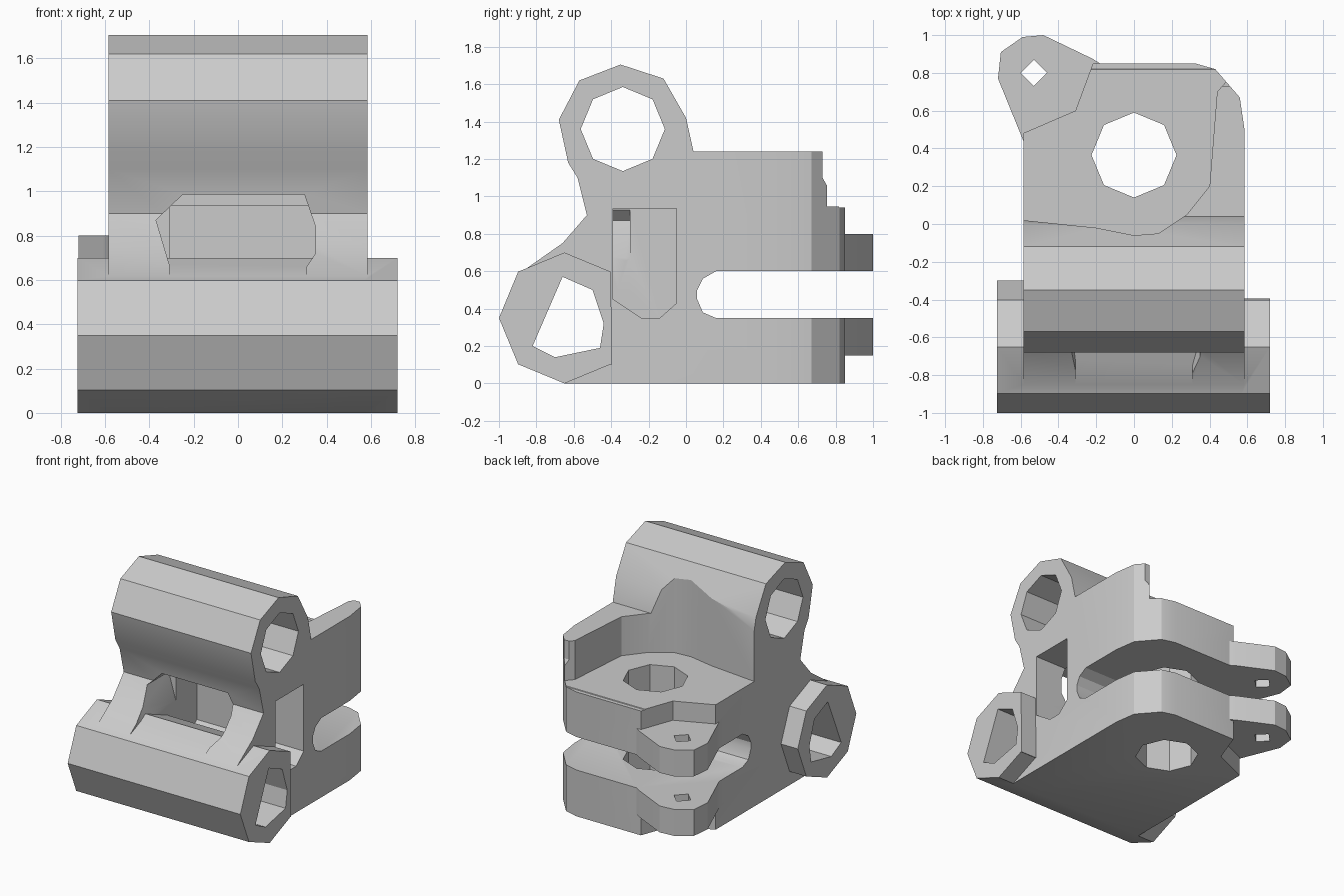
import bpy
import bmesh
import math

default = bpy.data.objects.get("Cube")
if default:
    bpy.data.objects.remove(default, do_unlink=True)

grey = bpy.data.materials.new("plain_grey")
grey.use_nodes = True
grey.diffuse_color = (0.6, 0.6, 0.6, 1)
grey.node_tree.nodes["Principled BSDF"].inputs["Base Color"].default_value = (0.6, 0.6, 0.6, 1)


def prism(name, points, axis, start, end):
    """Extrude a 2D outline along an axis; points use the other two axes in order."""
    def place(p):
        co = list(p)
        co.insert("xyz".index(axis), start)
        return co
    bm = bmesh.new()
    face = bm.faces.new([bm.verts.new(place(p)) for p in points])
    moved = bmesh.ops.extrude_face_region(bm, geom=[face])["geom"]
    shift = [0, 0, 0]
    shift["xyz".index(axis)] = end - start
    bmesh.ops.translate(bm, vec=shift, verts=[g for g in moved if isinstance(g, bmesh.types.BMVert)])
    bmesh.ops.recalc_face_normals(bm, faces=bm.faces[:])
    mesh = bpy.data.meshes.new(name)
    bm.to_mesh(mesh)
    bm.free()
    mesh.materials.append(grey)
    obj = bpy.data.objects.new(name, mesh)
    bpy.context.collection.objects.link(obj)
    return obj


def ring(a, b, radius, sides=8):
    return [(a + radius * math.cos(math.tau * i / sides),
             b + radius * math.sin(math.tau * i / sides)) for i in range(sides)]


def combine(target, other, operation):
    """Apply one boolean and remove the helper part."""
    other.hide_render = True
    mod = target.modifiers.new(other.name, "BOOLEAN")
    mod.operation = operation
    mod.solver = "EXACT"
    mod.object = other
    bpy.context.view_layer.objects.active = target
    bpy.ops.object.modifier_apply(modifier=mod.name)
    bpy.data.objects.remove(other, do_unlink=True)


# Side profile with the upper barrel, front web and rear wall
body = prism("bracket_body", [
    (-0.65, 0), (0.85, 0), (0.85, 0.94), (0.82, 0.94), (0.73, 1.1), (0.73, 1.24),
    (0.04, 1.24), (0, 1.42), (-0.12, 1.63), (-0.35, 1.705), (-0.57, 1.62),
    (-0.68, 1.41), (-0.63, 1.18), (-0.58, 1.1), (-0.53, 0.9), (-0.66, 0.75),
    (-0.86, 0.61), (-0.65, 0.35)], "x", -0.585, 0.585)

# Plan outline trims the rear corners
combine(body, prism("plan_outline", [
    (-0.8, -1.2), (0.8, -1.2), (0.8, 0.45), (0.585, 0.5), (0.56, 0.67),
    (0.43, 0.82), (0.29, 0.86), (-0.21, 0.87), (-0.31, 0.6), (-0.6, 0.475),
    (-0.8, 0.475)], "z", -0.5, 2), "INTERSECT")

# Scoop above the rear floor, open to the right and rear
combine(body, prism("rear_scoop", [
    (-0.8, 0.02), (-0.585, 0.02), (-0.2, -0.02), (0, -0.06), (0.13, -0.05),
    (0.28, 0.05), (0.4, 0.2), (0.44, 0.7), (0.52, 0.79), (0.52, 1.2), (-0.8, 1.2)],
    "z", 0.945, 2), "DIFFERENCE")

# Front window through the web
combine(body, prism("front_window", [
    (-0.31, 0.5), (0.31, 0.5), (0.31, 0.66), (0.35, 0.72), (0.35, 0.84),
    (0.3, 0.985), (-0.25, 0.985), (-0.37, 0.87), (-0.31, 0.67)],
    "y", -1.2, -0.3), "DIFFERENCE")

# Lower barrel and its flattened left end
barrel = ring(-0.65, 0.35, 0.35)
combine(body, prism("lower_barrel", barrel, "x", -0.725, 0.57), "UNION")
flat_end = [(min(y, -0.395), 0.1 if y > -0.35 else z) for y, z in barrel]
combine(body, prism("barrel_end", flat_end, "x", 0.4, 0.72), "UNION")

# Rear lug
combine(body, prism("rear_lug", [
    (-0.57, 0.4), (-0.61, 0.5), (-0.72, 0.77), (-0.705, 0.91), (-0.59, 0.99),
    (-0.48, 1), (-0.22, 0.875), (-0.1, 0.8), (-0.2, 0.4)], "z", 0.15, 0.8), "UNION")

# Side pocket, rear slot and holes
cutters = [
    ("side_pocket", [(-0.39, 0.45), (-0.24, 0.35), (-0.14, 0.35), (-0.05, 0.43),
                     (-0.05, 0.935), (-0.39, 0.935)], "x", -0.31, 1),
    ("rear_slot", [(0.06, 0.45), (0.09, 0.38), (0.16, 0.35), (1.2, 0.35),
                   (1.2, 0.6), (0.16, 0.6), (0.09, 0.56), (0.06, 0.5)], "x", -1, 1),
    ("upper_bore", ring(-0.338, 1.36, 0.225), "x", -1, 1),
    ("lower_bore", [(-0.82, 0.2), (-0.66, 0.57), (-0.5, 0.5), (-0.44, 0.32),
                    (-0.46, 0.19), (-0.7, 0.14)], "x", -1, 1),
    ("floor_bore", ring(0, 0.365, 0.225), "z", -1, 2),
    ("lug_bore", ring(-0.53, 0.8, 0.07, 4), "z", -1, 2),
]
for cutter in cutters:
    combine(body, prism(*cutter), "DIFFERENCE")

# Soften only the shallow web bends
body.select_set(True)
bpy.context.view_layer.objects.active = body
bpy.ops.object.shade_smooth_by_angle(angle=math.radians(25))
